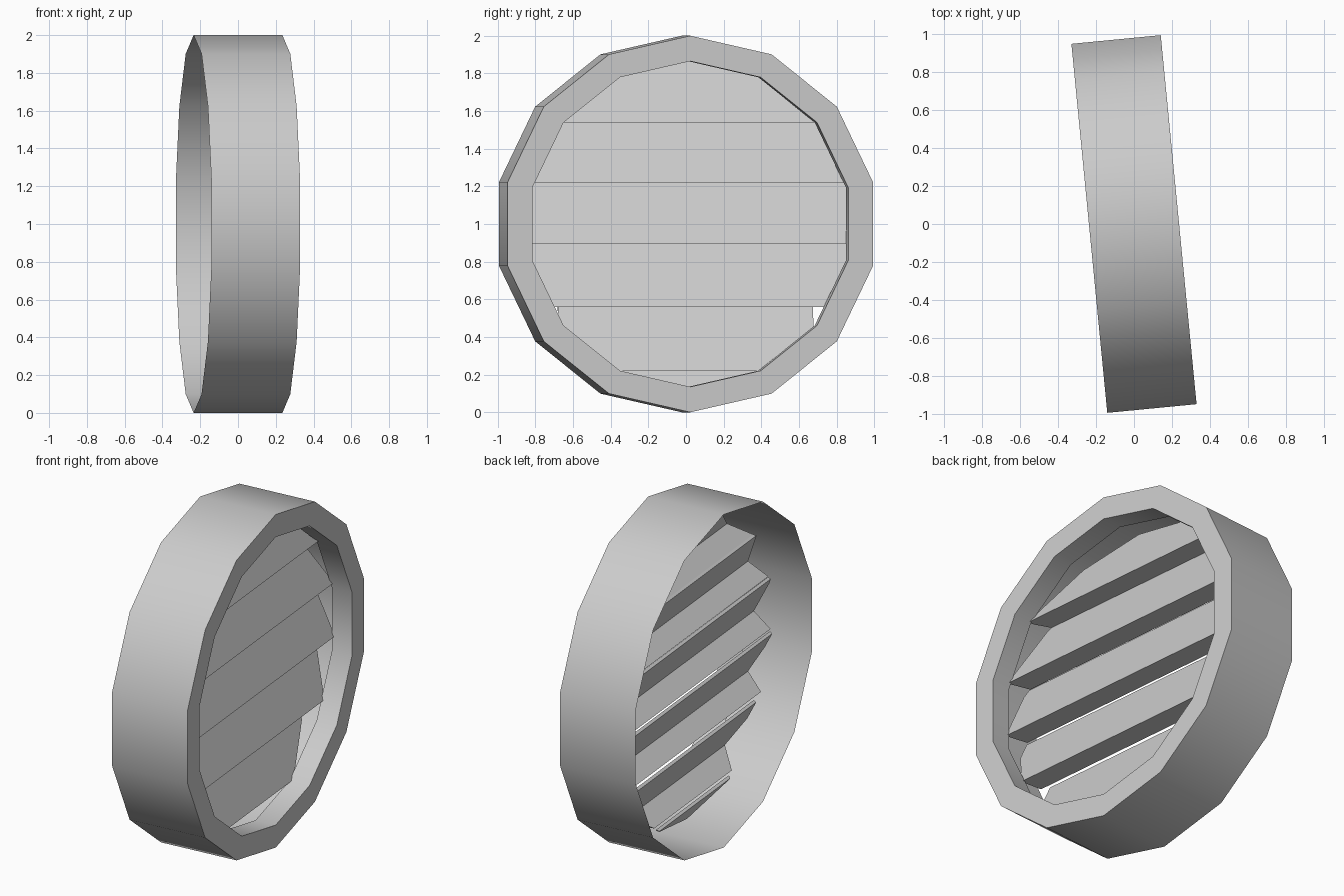
import bpy, bmesh
from math import sin, cos, pi, radians
from mathutils import Vector, Matrix

if "Cube" in bpy.data.objects:
    bpy.data.objects.remove(bpy.data.objects["Cube"])

SIDES = 14
TURN = Matrix.Translation((0, 0, 1)) @ Matrix.Rotation(radians(5.55), 4, 'Z')


def finish(name, bm, smooth=False):
    me = bpy.data.meshes.new(name)
    bm.to_mesh(me)
    bm.free()
    ob = bpy.data.objects.new(name, me)
    bpy.context.collection.objects.link(ob)
    ob.matrix_world = TURN
    if smooth:
        bpy.ops.object.select_all(action='DESELECT')
        ob.select_set(True)
        bpy.context.view_layer.objects.active = ob
        bpy.ops.object.shade_smooth_by_angle(angle=radians(35))
    return ob


# round housing: outer shell, front rim and short inner lip
bm = bmesh.new()
profile = [(-0.236, 1.0), (0.236, 1.0), (0.236, 0.865), (0.11, 0.865)]
rings = []
for x, r in profile:
    rings.append([bm.verts.new((x, r * sin(2 * pi * k / SIDES), r * cos(2 * pi * k / SIDES)))
                  for k in range(SIDES)])
for a, b in zip(rings, rings[1:]):
    for k in range(SIDES):
        j = (k + 1) % SIDES
        bm.faces.new((a[k], a[j], b[j], b[k]))
bmesh.ops.recalc_face_normals(bm, faces=bm.faces)
finish("vent_housing", bm, True)


# sloping slats, each trimmed to the round opening
def slat(name, z0, half):
    section = [(0.122, 0), (-0.04, 0.345), (-0.055, 0.335), (0.06, 0.11), (-0.044, 0.025)]
    bm = bmesh.new()
    left, right = [[bm.verts.new((x, y, z + z0 - 1)) for x, z in section]
                   for y in (-half, half)]
    bm.faces.new(left)
    bm.faces.new(right[::-1])
    n = len(section)
    for i in range(n):
        j = (i + 1) % n
        bm.faces.new((left[i], right[i], right[j], left[j]))
    for k in range(SIDES):
        a = 2 * pi * (k + 0.5) / SIDES
        no = Vector((0, sin(a), cos(a)))
        cut = bmesh.ops.bisect_plane(bm, geom=bm.verts[:] + bm.edges[:] + bm.faces[:],
                                     plane_co=no * 0.88 * cos(pi / SIDES),
                                     plane_no=no, clear_outer=True)
        edges = [e for e in cut["geom_cut"] if isinstance(e, bmesh.types.BMEdge)]
        if edges:
            bmesh.ops.holes_fill(bm, edges=edges, sides=0)
    bmesh.ops.recalc_face_normals(bm, faces=bm.faces)
    finish(name, bm)


for i, (z0, half) in enumerate([(1.54, 1), (1.22, 1), (0.895, 1), (0.56, 1),
                                (0.22, 0.68), (-0.12, 1)]):
    slat(f"slat_{i + 1}", z0, half)
